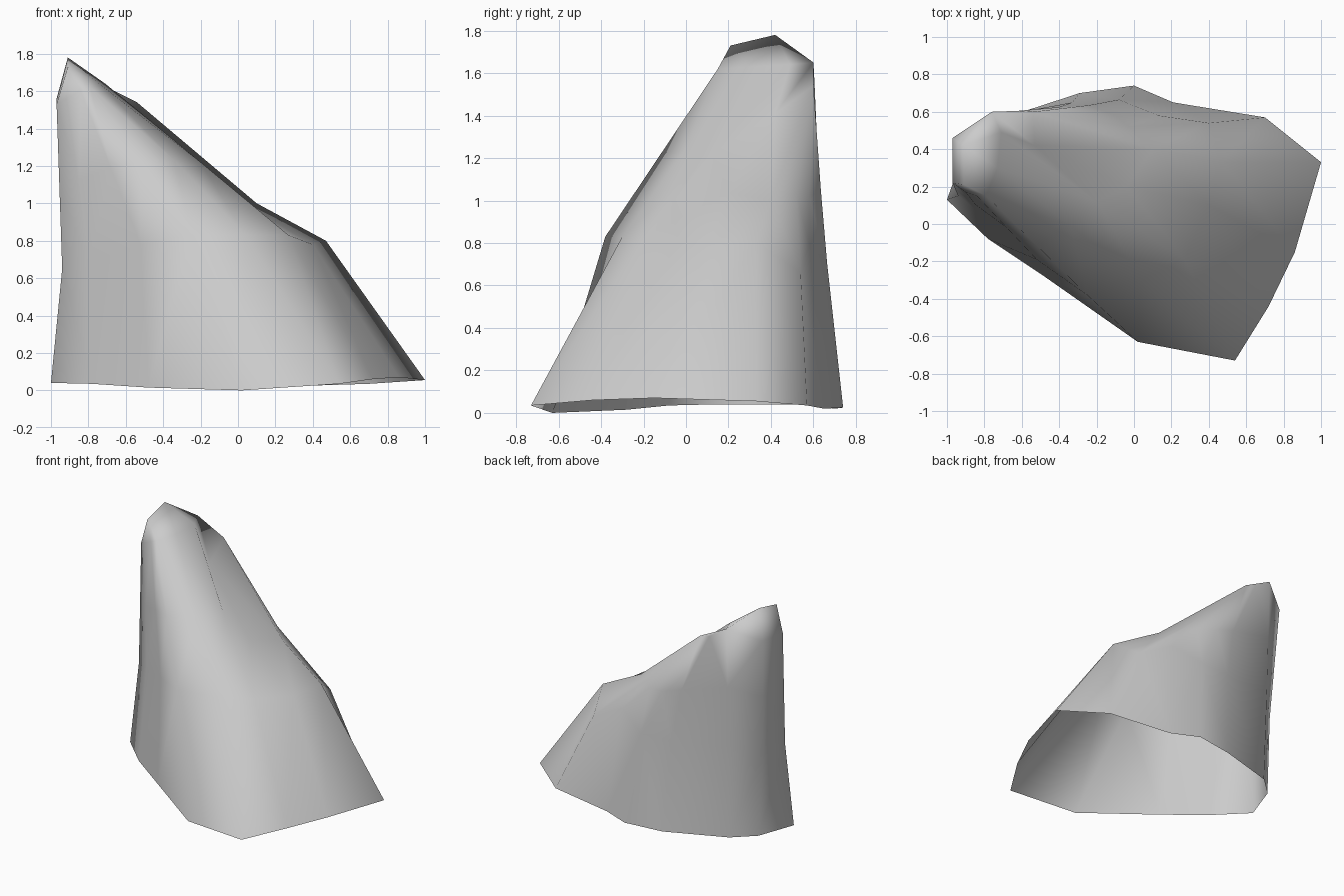
import bpy
import bmesh
from mathutils import Vector

# Remove the default cube only
cube = bpy.data.objects.get("Cube")
if cube:
    bpy.data.objects.remove(cube, do_unlink=True)


def make_material(name, colour):
    mat = bpy.data.materials.new(name)
    mat.use_nodes = True
    mat.diffuse_color = colour
    shader = mat.node_tree.nodes["Principled BSDF"]
    shader.inputs["Base Color"].default_value = colour
    shader.inputs["Roughness"].default_value = 0.9
    return mat


def add_ring(bm, points):
    return [bm.verts.new(point) for point in points]


def bridge(bm, lower, upper):
    """Join two rings with the same number of points."""
    count = len(lower)
    for i in range(count):
        j = (i + 1) % count
        bm.faces.new((lower[i], lower[j], upper[j], upper[i]))


# Cross-sections run counter-clockwise from the front left corner
foot = [
    (-1, .13, .04), (-.78, -.08, .035), (-.48, -.28, .015), (.02, -.63, 0),
    (.54, -.73, .035), (.72, -.44, .06), (.86, -.15, .07), (1, .33, .055),
    (.7, .57, .035), (.21, .65, .02), (0, .74, .025), (-.29, .7, .02),
    (-.75, .55, .04), (-.9, .41, .04),
]
waist = [
    (-.94, .15, .65), (-.8, .04, .68), (-.52, -.19, .78), (-.25, -.38, .83),
    (.04, -.3, .83), (.27, -.19, .83), (.4, .1, .78), (.47, .33, .8),
    (.4, .54, .66), (.13, .58, .8), (-.08, .665, .7), (-.33, .65, .7),
    (-.76, .57, .75), (-.93, .4, .68),
]
back_notch = (-.54, .6, 1.54)
back_tip = (-.76, .6, 1.65)
front_tip = (-.91, .21, 1.73)
summit = (-.91, .42, 1.78)
shoulder = [
    (-.97, .22, 1.53), (-.9, .17, 1.57), (-.84, .15, 1.6), (-.79, .15, 1.62),
    (-.73, .3, 1.63), (-.71, .49, 1.64), (-.53, .42, 1.41), back_notch,
    back_notch, back_notch, back_notch, (-.62, .605, 1.56),
    back_tip, (-.97, .46, 1.56),
]

# The chest section lies halfway up, except on the fin and the stepped back ridge
chest = [(Vector(a) + Vector(b)) / 2 for a, b in zip(waist, shoulder)]
chest_steps = {
    4: (-.34, -.01, 1.23),
    5: (-.2, .12, 1.22),
    6: (-.04, .2, 1.04),
    7: (.1, .4, 1),
    8: (-.03, .52, 1.03),
    9: (-.1, .58, 1.02),
    10: (-.24, .635, 1.05),
    11: (-.4, .625, 1.1),
}
for column, point in chest_steps.items():
    chest[column] = Vector(point)

# Each shoulder column closes onto one of the three crown points
crown = [front_tip] * 4 + [summit] * 2 + [back_tip] * 7 + [summit]

# Rock shell, open underneath
bm = bmesh.new()
rings = [add_ring(bm, ring) for ring in (foot, waist, chest, shoulder, crown)]
for lower, upper in zip(rings, rings[1:]):
    bridge(bm, lower, upper)
bmesh.ops.remove_doubles(bm, verts=bm.verts, dist=0.001)
bmesh.ops.dissolve_degenerate(bm, edges=bm.edges, dist=0.001)
bmesh.ops.triangulate(bm, faces=bm.faces, quad_method="SHORT_EDGE")
bmesh.ops.recalc_face_normals(bm, faces=bm.faces)

# Weathered stone is smooth all over
for face in bm.faces:
    face.smooth = True

mesh = bpy.data.meshes.new("rock_shell")
bm.to_mesh(mesh)
bm.free()
mesh.materials.append(make_material("stone_grey", (0.6, 0.6, 0.6, 1)))

rock = bpy.data.objects.new("rock_shell", mesh)
bpy.context.collection.objects.link(rock)
